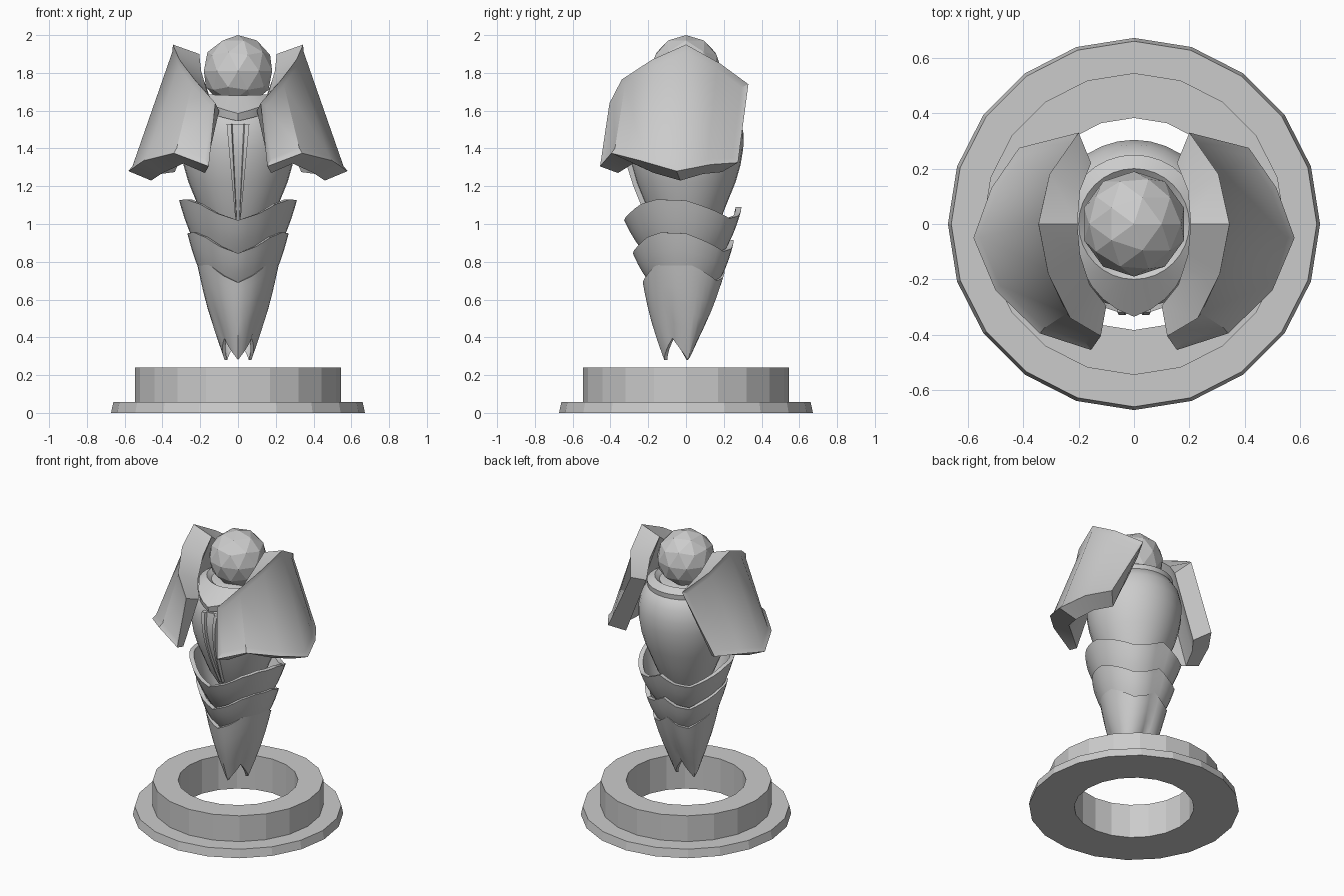
import bpy, bmesh, math
from mathutils import Vector

if "Cube" in bpy.data.objects:
    bpy.data.objects.remove(bpy.data.objects["Cube"])


def loft(rings, wrap=False, cap=False):
    """Bridge closed rings of points; returns the bmesh and its side faces."""
    bm = bmesh.new()
    vs = [[bm.verts.new(p) for p in r] for r in rings]
    n = len(rings[0])
    sides = []
    count = len(vs) if wrap else len(vs) - 1
    for i in range(count):
        a, b = vs[i], vs[(i + 1) % len(vs)]
        for j in range(n):
            k = (j + 1) % n
            sides.append((j, bm.faces.new((a[j], a[k], b[k], b[j]))))
    if cap:
        bm.faces.new(vs[0])
        bm.faces.new(vs[-1])
    bmesh.ops.recalc_face_normals(bm, faces=bm.faces)
    return bm, sides


def finish(name, bm, smooth=30, mirror=False):
    me = bpy.data.meshes.new(name)
    bm.to_mesh(me)
    bm.free()
    ob = bpy.data.objects.new(name, me)
    bpy.context.collection.objects.link(ob)
    if mirror:
        ob.modifiers.new("mirror", 'MIRROR').use_mirror_merge = False
    if smooth:
        bpy.ops.object.select_all(action='DESELECT')
        ob.select_set(True)
        bpy.context.view_layer.objects.active = ob
        bpy.ops.object.shade_smooth_by_angle(angle=math.radians(smooth))
    return ob


def circle(r, z, n):
    return [(r * math.sin(2 * math.pi * i / n), -r * math.cos(2 * math.pi * i / n), z)
            for i in range(n)]


def interp(keys, x):
    for (x0, y0), (x1, y1) in zip(keys, keys[1:]):
        if x <= x1:
            return y0 + (y1 - y0) * (x - x0) / (x1 - x0)
    return keys[-1][1]


# Base ring, 20 sides
base = [(.383, 0), (.672, 0), (.66, .058), (.545, .058), (.545, .24), (.383, .24)]
finish("base_ring", loft([circle(r, z, 20) for r, z in base], wrap=True)[0], 15)

# Faceted head
bm = bmesh.new()
bmesh.ops.create_icosphere(bm, subdivisions=2, radius=.19)
bmesh.ops.translate(bm, verts=bm.verts, vec=(0, 0, 1.81))
finish("head", bm, smooth=0)

# Torso
torso = [(.12, .92), (.185, 1.03), (.225, 1.13), (.262, 1.22), (.288, 1.31), (.303, 1.4),
         (.304, 1.48), (.287, 1.56), (.25, 1.62), (.19, 1.66)]
finish("torso", loft([circle(r, z, 32) for r, z in torso], cap=True)[0], 40)

# Tapering grooved strip on the chest
rings = []
for z in (1.0, 1.1, 1.2, 1.3, 1.4, 1.47, 1.53):
    y = -interp([(b, a) for a, b in torso], z)
    w = interp([(1.0, .012), (1.53, .06)], z)
    rings.append([(s * w, y - d, z) for s, d in
                  ((-1, -.04), (-1, .025), (-.6, .025), (-.5, .008),
                   (.5, .008), (.6, .025), (1, .025), (1, -.04))])
finish("chest_strip", loft(rings, cap=True)[0])

# Collar with a pointed front
N = 32


def collar_ring(r, z, tip_r, tip_z):
    pts = []
    for i in range(N):
        a = 2 * math.pi * i / N
        f = max(0, 1 - min(a, 2 * math.pi - a) / .8)
        rr = r + (tip_r - r) * f
        pts.append((rr * math.sin(a), -rr * math.cos(a), z + (tip_z - z) * f))
    return pts


finish("collar", loft([collar_ring(.19, 1.58, .22, 1.55), collar_ring(.245, 1.6, .325, 1.545),
                       collar_ring(.25, 1.655, .335, 1.585), collar_ring(.2, 1.685, .2, 1.68),
                       collar_ring(.17, 1.66, .17, 1.66)], wrap=True)[0], 25)

# Nested skirt layers with wavy rims; the lowest ends in three prongs
M = 36
RIM = [(0, -.11), (20, -.075), (40, -.025), (60, 0), (90, -.005), (115, -.05),
       (140, -.1), (160, -.085), (180, -.04)]


def skirt(name, top_r, top_z, bot_r, bot_z, bot_y=0, prong=0, wall=.03):
    rings = []
    steps = [0, .12, .3, .5, .75, 1]
    for inner in (0, 1):
        for t in (steps if not inner else steps[::-1]):
            ring = []
            for i in range(M):
                deg = 360 * i / M
                a = math.radians(deg)
                d = min(deg, 360 - deg)
                shape = 1 + (.05 * max(0, 1 - d / 40) - .06 * max(0, d - 90) / 90) * (1 - .5 * t)
                r = top_r + (bot_r - top_r) * t + .012 * math.sin(math.pi * t)
                r = r * shape - inner * wall * (1 - .45 * t)
                z0 = top_z + interp(RIM, d)
                z1 = bot_z + prong * min(deg % 120, 120 - deg % 120) / 60
                ring.append((r * math.sin(a), -r * math.cos(a) + bot_y * t,
                             z0 + (z1 - z0) * t))
            rings.append(ring)
    finish(name, loft(rings, wrap=True)[0], 35)


skirt("skirt_upper", .312, 1.13, .18, .8)
skirt("skirt_middle", .268, .955, .15, .64)
skirt("skirt_lower", .218, .8, .083, .28, bot_y=-.03, prong=.115)

# Shoulder plates: columns front to back, each outer top, outer bottom, inner bottom, inner top
columns = [
    [(.12, -.405, 1.64), (.155, -.455, 1.305), (.175, -.36, 1.27), (.10, -.295, 1.60)],
    [(.23, -.34, 1.765), (.34, -.395, 1.375), (.29, -.28, 1.32), (.16, -.22, 1.69)],
    [(.31, -.18, 1.87), (.50, -.24, 1.335), (.40, -.17, 1.27), (.195, -.11, 1.81)],
    [(.345, 0, 1.95), (.58, -.05, 1.28), (.46, -.03, 1.23), (.205, 0, 1.90)],
    [(.305, 0.18, 1.85), (.515, .13, 1.315), (.41, .09, 1.265), (.195, .12, 1.80)],
    [(.20, .33, 1.74), (.415, .275, 1.325), (.335, .19, 1.275), (.155, .22, 1.69)],
]
bm, sides = loft([[Vector(p) for p in c] for c in columns], cap=True)
bmesh.ops.inset_region(bm, faces=[f for j, f in sides if j == 0], thickness=.032,
                       depth=-.014, use_even_offset=True, use_boundary=True)
finish("shoulder_plates", bm, 32, mirror=True)
